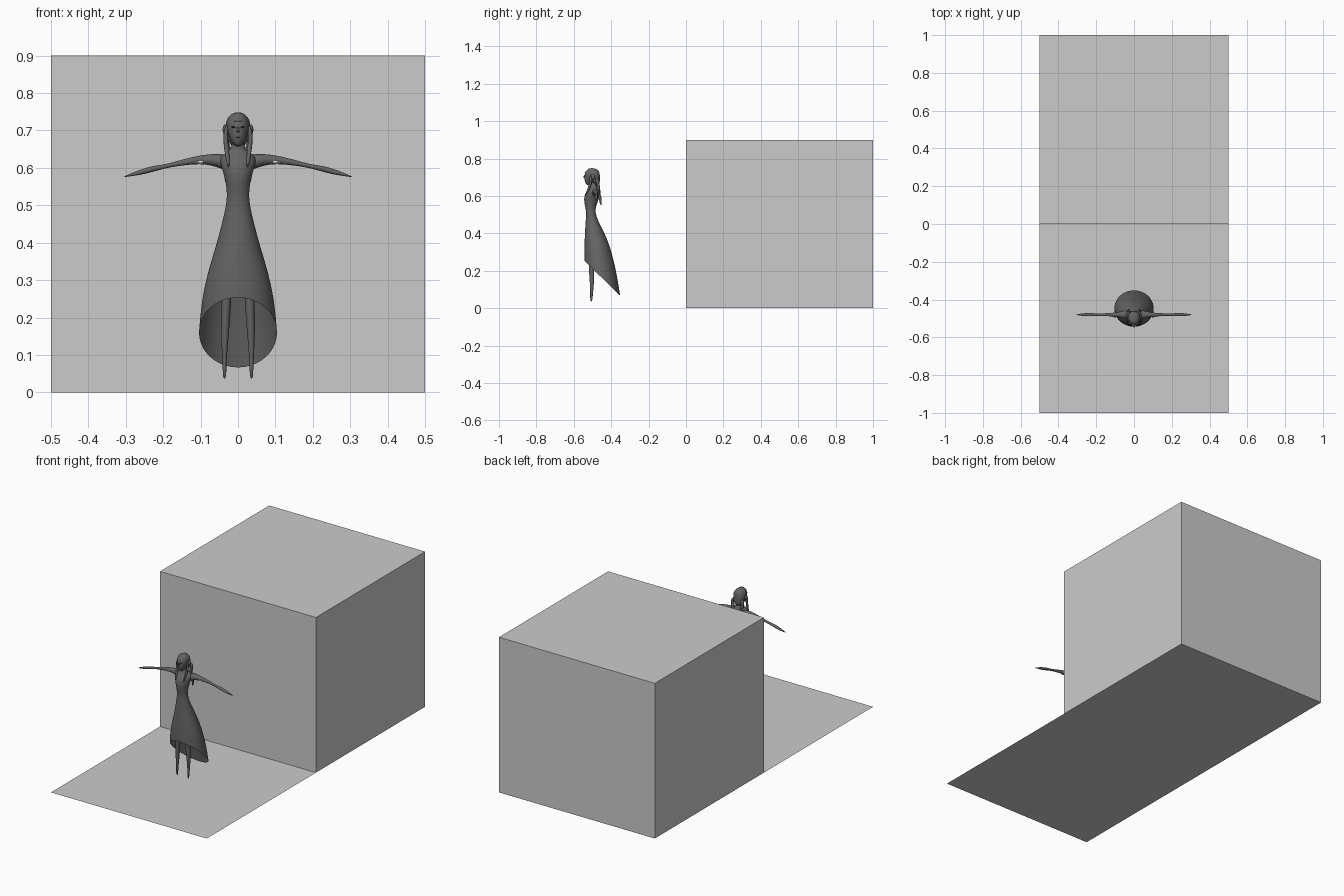
import bpy, bmesh, math
from mathutils import Vector


def material(name, v):
    m = bpy.data.materials.new(name)
    m.diffuse_color = (v, v, v, 1)
    return m


PALE = material("pale grey", 0.6)
DARK = material("dark grey", 0.13)
WHITE = material("white", 0.85)
BLACK = material("near black", 0.03)


def finish(bm, name, mat, smooth=True, subdiv=0):
    bmesh.ops.recalc_face_normals(bm, faces=bm.faces)
    me = bpy.data.meshes.new(name)
    bm.to_mesh(me)
    bm.free()
    me.materials.append(mat)
    for p in me.polygons:
        p.use_smooth = smooth
    ob = bpy.data.objects.new(name, me)
    bpy.context.collection.objects.link(ob)
    if subdiv:
        s = ob.modifiers.new("smooth", 'SUBSURF')
        s.levels = s.render_levels = subdiv
    return ob


def loft(name, rings, mat, caps=True):
    """Skin a list of (centre, half-axis u, half-axis v) ellipses."""
    n = 20
    bm = bmesh.new()
    loops = []
    for c, u, v in rings:
        c, u, v = Vector(c), Vector(u), Vector(v)
        loops.append([bm.verts.new(c + u * math.cos(a) + v * math.sin(a))
                      for a in (2 * math.pi * i / n for i in range(n))])
    for a, b in zip(loops, loops[1:]):
        for i in range(n):
            j = (i + 1) % n
            bm.faces.new((a[i], a[j], b[j], b[i]))
    if caps:
        bm.faces.new(loops[0])
        bm.faces.new(loops[-1])
    return finish(bm, name, mat, subdiv=1)


def upright(name, pts, mat):
    """Loft of level ellipses: (x, y, z, rx, ry)."""
    return loft(name, [((x, y, z), (rx, 0, 0), (0, ry, 0)) for x, y, z, rx, ry in pts], mat)


def ball(name, c, r, mat):
    bm = bmesh.new()
    bmesh.ops.create_uvsphere(bm, u_segments=20, v_segments=12, radius=1)
    bmesh.ops.scale(bm, vec=r, verts=bm.verts)
    bmesh.ops.translate(bm, vec=c, verts=bm.verts)
    return finish(bm, name, mat)


# large block and the thin floor in front of it
bm = bmesh.new()
bmesh.ops.create_cube(bm, size=1)
bmesh.ops.scale(bm, vec=(1, 1, 0.9), verts=bm.verts)
bmesh.ops.translate(bm, vec=(0, 0.5, 0.45), verts=bm.verts)
finish(bm, "block", PALE, False)
bm = bmesh.new()
bm.faces.new([bm.verts.new(p) for p in ((-.5, -1, 0), (.5, -1, 0), (.5, 0, 0), (-.5, 0, 0))])
finish(bm, "floor", PALE, False)

# dress and torso: front y, front z, back y, back z, half width (hem is slanted and open)
profile = [
    (-.545, .255, -.350, .065, .106), (-.545, .295, -.369, .180, .100),
    (-.544, .345, -.393, .290, .083), (-.541, .400, -.424, .380, .060),
    (-.538, .450, -.456, .440, .045), (-.534, .500, -.482, .495, .032),
    (-.536, .530, -.485, .530, .029), (-.545, .565, -.475, .560, .033),
    (-.546, .595, -.463, .595, .042), (-.536, .622, -.458, .622, .051),
    (-.520, .636, -.464, .638, .042), (-.512, .645, -.476, .650, .017),
    (-.514, .680, -.484, .680, .014)]
loft("dress", [((0, (fy + by) / 2, (fz + bz) / 2), (w, 0, 0), (0, (by - fy) / 2, (bz - fz) / 2))
               for fy, fz, by, bz, w in profile], DARK, caps=False)

# head and face
upright("head", [(0, -.518, .657, .006, .010), (0, -.516, .664, .014, .020),
                 (0, -.512, .680, .023, .030), (0, -.508, .700, .029, .035),
                 (0, -.506, .720, .030, .037), (0, -.504, .737, .023, .029),
                 (0, -.502, .746, .009, .012)], DARK)
upright("nose", [(0, -.543, .711, .002, .002), (0, -.545, .698, .004, .005),
                 (0, -.541, .694, .003, .003)], DARK)
ball("mouth", (0, -.5385, .681), (.007, .003, .0018), BLACK)
# hair cap over the back of the head
upright("hair", [(0, -.477, .655, .018, .012), (0, -.480, .675, .028, .020),
                 (0, -.488, .700, .034, .028), (0, -.495, .722, .034, .034),
                 (0, -.501, .739, .025, .034), (0, -.502, .749, .009, .013)], DARK)
# small ornament on the forehead
ball("forehead_band", (0, -.5405, .725), (.011, .003, .0014), WHITE)

for side, s in (("left", 1), ("right", -1)):
    # face details
    ball(side + "_eye", (s * .012, -.540, .709), (.0055, .003, .0022), BLACK)
    ball(side + "_ear", (s * .035, -.497, .702), (.006, .010, .014), DARK)
    # front lock of hair falling onto the chest
    upright(side + "_lock", [(s * .029, -.508, .715, .004, .006), (s * .034, -.510, .690, .006, .008),
                             (s * .032, -.512, .660, .006, .007), (s * .028, -.524, .630, .006, .006),
                             (s * .025, -.537, .600, .002, .004)], DARK)
    # beaded braid hanging behind the shoulder
    upright(side + "_braid",
            [(s * (.028 + .004 * math.sin(i)), -.476 + .0022 * i, .695 - .0145 * i,
              r, r * 1.1) for i, r in enumerate((.005, .010, .006, .010, .006, .009,
                                                 .005, .008, .005, .006, .001))], DARK)
    # arm: x, z, half height, half depth
    arm = [(.030, .614, .024, .026), (.055, .620, .018, .021), (.085, .623, .013, .013),
           (.120, .620, .010, .009), (.160, .612, .007, .007), (.195, .604, .005, .006),
           (.230, .597, .0085, .009), (.262, .588, .007, .008), (.285, .582, .004, .005),
           (.305, .576, .001, .001)]
    loft(side + "_arm", [((s * x, -.480, z), (0, d, 0), (0, 0, h)) for x, z, h, d in arm], DARK)
    # pale trim on the underside of the sleeve
    loft(side + "_sleeve_trim", [((s * x, -.482, z), (0, d, 0), (0, 0, h)) for x, z, h, d in
                                 ((.090, .617, .006, .0135), (.102, .616, .006, .0125),
                                  (.116, .614, .002, .0105))], WHITE)
    # tapering leg with a pointed foot
    upright(side + "_leg", [(s * .028, -.508, .400, .015, .016), (s * .030, -.508, .300, .014, .016),
                            (s * .031, -.506, .250, .013, .015), (s * .034, -.504, .180, .012, .014),
                            (s * .036, -.503, .120, .008, .010), (s * .036, -.505, .075, .005, .007),
                            (s * .036, -.506, .055, .005, .007), (s * .036, -.506, .035, .003, .003)], DARK)
